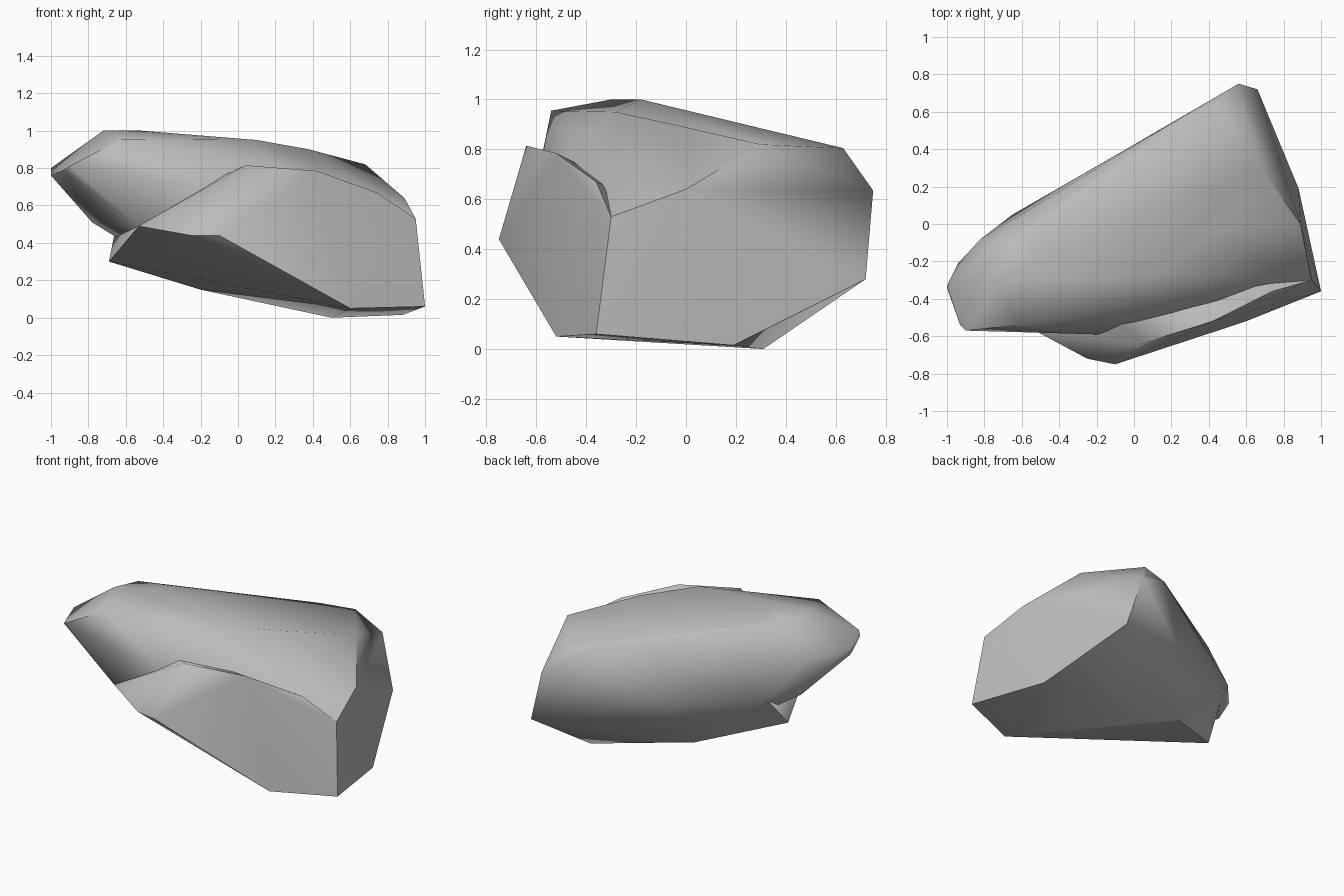
import bpy
import bmesh
import math

default_cube = bpy.data.objects.get("Cube")
if default_cube:
    bpy.data.objects.remove(default_cube, do_unlink=True)

# Single stone colour
stone = bpy.data.materials.new("stone_grey")
stone.use_nodes = True
grey = (0.5, 0.5, 0.5, 1)
stone.diffuse_color = grey
shader = stone.node_tree.nodes["Principled BSDF"]
shader.inputs["Base Color"].default_value = grey
shader.inputs["Roughness"].default_value = 0.9


def hewn_block(name, *corner_groups):
    """Wrap a convex faceted block around its corner points."""
    bm = bmesh.new()
    for group in corner_groups:
        for corner in group:
            bm.verts.new(corner)
    hull = bmesh.ops.convex_hull(bm, input=bm.verts)
    spare = {item for key in ("geom_interior", "geom_unused") for item in hull[key]
             if isinstance(item, bmesh.types.BMVert)}
    bmesh.ops.delete(bm, geom=list(spare), context="VERTS")
    bmesh.ops.dissolve_limit(bm, angle_limit=math.radians(2),
                             verts=bm.verts, edges=bm.edges)
    bmesh.ops.recalc_face_normals(bm, faces=bm.faces)
    mesh = bpy.data.meshes.new(name)
    bm.to_mesh(mesh)
    bm.free()
    mesh.materials.append(stone)
    block = bpy.data.objects.new(name, mesh)
    bpy.context.collection.objects.link(block)

    # Soft facets with the sharp breaks kept
    bpy.ops.object.select_all(action="DESELECT")
    block.select_set(True)
    bpy.context.view_layer.objects.active = block
    bpy.ops.object.shade_smooth_by_angle(angle=math.radians(50))


# Corners shared by both blocks along the base and the broad end
base = [(.5, .31, 0), (.88, .19, .015), (1, -.36, .06), (.6, -.52, .05),
        (-.2, .19, .15), (.95, -.3, .53)]
# Corners shared where the narrow end meets the shoulder
waist = [(-.53, -.57, .49), (-.65, .05, .5)]

# Narrow raised end
nose = [(-1, -.33, .8), (-1, -.34, .76), (-.94, -.21, .72), (-.82, -.08, .75),
        (-.9, -.57, .81), (-.93, -.54, .79), (-.78, -.12, .51)]

# Crest running along the top
crest = [(-.72, -.3, 1), (-.52, -.18, 1), (-.62, -.54, .955), (.1, -.28, .95),
         (-.68, -.1, .975), (-.55, -.04, .965), (.38, -.05, .9),
         (.68, .3, .82), (.89, 0, .64), (-.2, -.59, .7), (.17, -.47, .82)]

# Rear slope and its tall corner
rear = [(.22, .55, .82), (.25, .57, .74), (.44, .63, .805), (.49, .71, .69),
        (.56, .75, .635), (.66, .72, .28), (-.06, .39, .45)]

# Front shoulder with its overhanging lip
shoulder = [(.04, -.64, .815), (.42, -.52, .785), (.74, -.36, .67),
            (-.1, -.75, .44), (-.25, -.72, .44), (-.69, -.11, .3)]

hewn_block("rock_main_body", base, waist, nose, crest, rear)
hewn_block("rock_front_shoulder", base, waist, shoulder)
